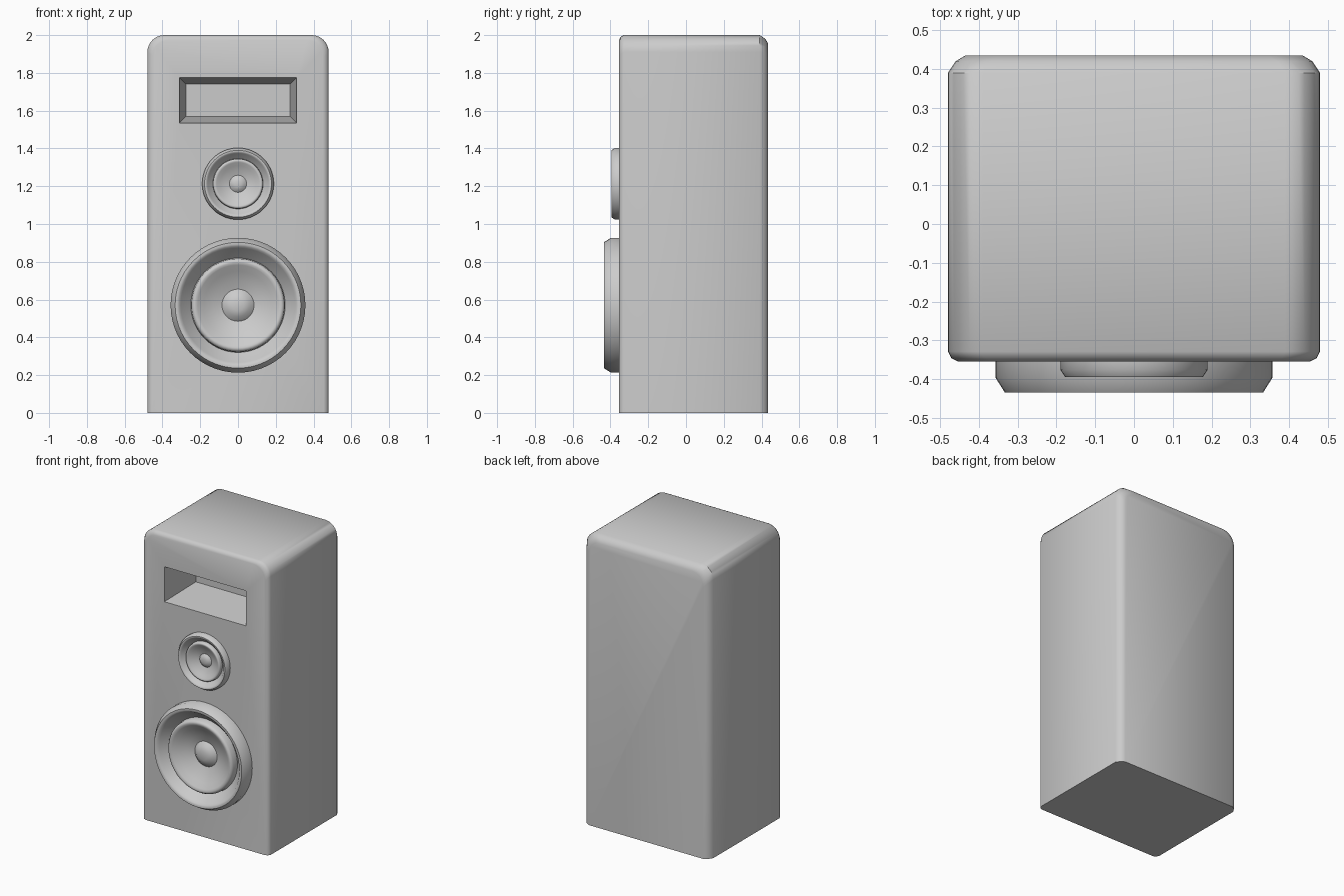
import bpy
import bmesh
from math import cos, sin, pi, radians

FRONT = -0.355
BACK = 0.435

old = bpy.data.objects.get("Cube")
if old:
    bpy.data.objects.remove(old, do_unlink=True)


def make_object(name, bm):
    bmesh.ops.recalc_face_normals(bm, faces=bm.faces)
    mesh = bpy.data.meshes.new(name)
    bm.to_mesh(mesh)
    bm.free()
    obj = bpy.data.objects.new(name, mesh)
    bpy.context.collection.objects.link(obj)
    return obj


def activate(obj):
    bpy.ops.object.select_all(action='DESELECT')
    obj.select_set(True)
    bpy.context.view_layer.objects.active = obj


def smooth(obj, angle):
    activate(obj)
    bpy.ops.object.shade_smooth_by_angle(angle=radians(angle))


def loft(name, rings):
    """Skin a list of equal-length point rings and cap both ends."""
    bm = bmesh.new()
    loops = [[bm.verts.new(p) for p in ring] for ring in rings]
    for a, b in zip(loops, loops[1:]):
        for i in range(len(a)):
            j = (i + 1) % len(a)
            bm.faces.new((a[i], a[j], b[j], b[i]))
    bm.faces.new(loops[0])
    bm.faces.new(loops[-1])
    return make_object(name, bm)


def cabinet_ring(y, inset, radius=0.09, steps=8):
    """Square-bottomed outline with rounded top corners."""
    w, top = 0.48 - inset, 2 - inset
    right = [(w, 0)]
    for k in range(steps + 1):
        a = pi / 2 * k / steps
        right.append((w - radius + radius * cos(a), top - radius + radius * sin(a)))
    left = [(-x, z) for x, z in reversed(right)]
    return [(x, y, z) for x, z in right + left]


def rect_ring(y, half_w, low, high):
    return [(half_w, y, low), (half_w, y, high), (-half_w, y, high), (-half_w, y, low)]


def circle_ring(y, r, z, n=32):
    return [(r * cos(2 * pi * i / n), y, z + r * sin(2 * pi * i / n)) for i in range(n)]


def carve(target, cutter):
    cutter.hide_render = True
    mod = target.modifiers.new("opening", 'BOOLEAN')
    mod.operation = 'DIFFERENCE'
    mod.solver = 'EXACT'
    mod.object = cutter
    activate(target)
    bpy.ops.object.modifier_apply(modifier=mod.name)
    bpy.data.objects.remove(cutter, do_unlink=True)


# Cabinet with soft front edges and wider chamfers at the back
cabinet = loft("cabinet", [
    cabinet_ring(FRONT, 0.026),
    cabinet_ring(FRONT + 0.009, 0.009),
    cabinet_ring(FRONT + 0.026, 0),
    cabinet_ring(BACK - 0.045, 0),
    cabinet_ring(BACK - 0.015, 0.02),
    cabinet_ring(BACK, 0.045),
])

# Tapered port opening; the first ring extends the taper past the front
carve(cabinet, loft("port_cutter", [
    rect_ring(FRONT - 0.029, 0.3135, 1.5315, 1.7785),
    rect_ring(FRONT + 0.29, 0.275, 1.57, 1.74),
]))

# Driver section as radius and forward offset: dome, cone, surround, rim, back
SECTION = [
    (0.03, 0.025), (0.06, 0.014), (0.085, -0.008),
    (0.13, 0.008), (0.18, 0.034), (0.213, 0.055),
    (0.225, 0.061), (0.237, 0.06), (0.246, 0.048), (0.25, 0.008),
    (0.303, 0.064), (0.312, 0.076), (0.322, 0.08), (0.333, 0.08),
    (0.357, 0.042), (0.357, -0.02), (0.23, -0.03),
]


def driver(name, z, scale, depth_scale):
    carve(cabinet, loft(name + "_cutter", [
        circle_ring(FRONT - 0.1, 0.233 * scale, z),
        circle_ring(FRONT + 0.06, 0.233 * scale, z),
    ]))
    rings = [circle_ring(FRONT - d * depth_scale, r * scale, z, 56) for r, d in SECTION]
    smooth(loft(name, rings), 50)


driver("woofer", 0.57, 1, 1)
driver("tweeter", 1.213, 0.532, 0.5)
smooth(cabinet, 40)
